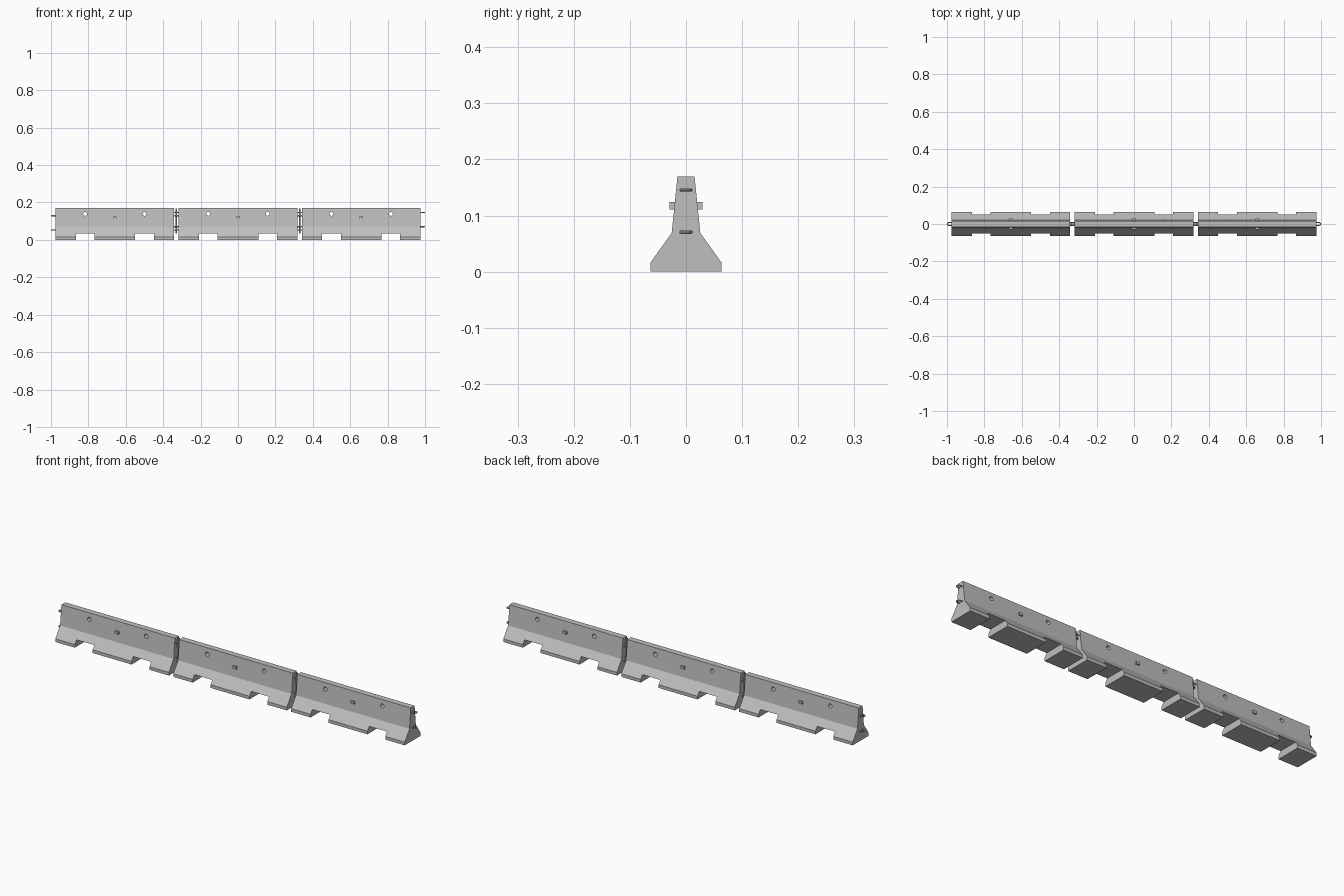
import bpy, bmesh, math
from mathutils import Matrix, Vector

if "Cube" in bpy.data.objects:
    bpy.data.objects.remove(bpy.data.objects["Cube"])

concrete = bpy.data.materials.new("concrete_grey")
concrete.diffuse_color = (0.52, 0.52, 0.52, 1)
concrete.use_nodes = True
concrete.node_tree.nodes["Principled BSDF"].inputs["Base Color"].default_value = concrete.diffuse_color

HALF = 0.317      # half length of one block
STEP = 0.6585     # spacing between blocks
TIP = 1.0 - STEP - HALF   # how far the loops stick out


def finish(name, bm):
    bmesh.ops.recalc_face_normals(bm, faces=bm.faces[:])
    me = bpy.data.meshes.new(name)
    bm.to_mesh(me)
    bm.free()
    me.materials.append(concrete)
    ob = bpy.data.objects.new(name, me)
    bpy.context.collection.objects.link(ob)
    return ob


def add_box(bm, centre, size):
    bmesh.ops.create_cube(bm, size=1, matrix=Matrix.Translation(centre) @ Matrix.Diagonal((*size, 1)))


def add_cylinder(bm, centre, radius, depth, sides, rot=Matrix()):
    bmesh.ops.create_cone(bm, cap_ends=True, segments=sides, radius1=radius, radius2=radius,
                          depth=depth, matrix=Matrix.Translation(centre) @ rot)


def smooth(ob):
    bpy.ops.object.select_all(action='DESELECT')
    ob.select_set(True)
    bpy.context.view_layer.objects.active = ob
    bpy.ops.object.shade_smooth_by_angle(angle=math.radians(40))


# Flared cross-section, extruded along x
def barrier_block(cx):
    side = [(0.0635, 0), (0.0635, 0.016), (0.0255, 0.069), (0.0152, 0.17)]
    profile = side + [(-y, z) for y, z in reversed(side)]
    bm = bmesh.new()
    face = bm.faces.new([bm.verts.new((cx - HALF, y, z)) for y, z in profile])
    ext = bmesh.ops.extrude_face_region(bm, geom=[face])
    bmesh.ops.translate(bm, vec=(2 * HALF, 0, 0),
                        verts=[v for v in ext["geom"] if isinstance(v, bmesh.types.BMVert)])
    block = finish("barrier_block", bm)

    # Forklift notches and lifting holes
    bm = bmesh.new()
    for s in (-1, 1):
        add_box(bm, (cx + s * 0.1585, 0, 0.0075), (0.1, 0.3, 0.055))
        add_cylinder(bm, (cx + s * 0.159, 0, 0.139), 0.0105, 0.2, 12, Matrix.Rotation(math.pi / 2, 4, 'X'))
    cutter = finish("notch_cutter", bm)
    cutter.hide_render = True
    mod = block.modifiers.new("cut", 'BOOLEAN')
    mod.operation, mod.solver, mod.object = 'DIFFERENCE', 'EXACT', cutter
    bpy.context.view_layer.objects.active = block
    bpy.ops.object.modifier_apply(modifier=mod.name)
    bpy.data.objects.remove(cutter)


# Square peg showing on both faces
def side_peg(cx):
    bm = bmesh.new()
    add_box(bm, (cx, 0, 0.1175), (0.02, 0.058, 0.013))
    finish("side_peg", bm)


# Horizontal U-shaped rod swept round a half circle
def steel_loop(x_end, direction, z):
    rod, arc = 0.003, 0.009
    x_mid = TIP - rod - arc
    path = [(-0.01, -arc)]
    path += [(x_mid + arc * math.cos(a), arc * math.sin(a))
             for a in [math.radians(-90 + 22.5 * i) for i in range(9)]]
    path += [(-0.01, arc)]
    pts = [Vector((x_end + direction * x, y, z)) for x, y in path]
    bm = bmesh.new()
    rings = []
    for i, p in enumerate(pts):
        t = (pts[min(i + 1, len(pts) - 1)] - pts[max(i - 1, 0)]).normalized()
        n = t.cross(Vector((0, 0, 1)))
        rings.append([bm.verts.new(p + rod * (math.cos(a) * n + math.sin(a) * Vector((0, 0, 1))))
                      for a in [math.tau * k / 8 for k in range(8)]])
    for r0, r1 in zip(rings, rings[1:]):
        for k in range(8):
            bm.faces.new((r0[k], r0[(k + 1) % 8], r1[(k + 1) % 8], r1[k]))
    bm.faces.new(rings[0])
    bm.faces.new(rings[-1])
    smooth(finish("steel_loop", bm))


# Three blocks with staggered loops at each end
for cx in (-STEP, 0, STEP):
    barrier_block(cx)
    side_peg(cx)
    for z in (0.129, 0.052):
        steel_loop(cx - HALF, -1, z)
    for z in (0.1455, 0.0705):
        steel_loop(cx + HALF, 1, z)

# Vertical pins through the loops at the joints
for x in (-STEP / 2, STEP / 2):
    bm = bmesh.new()
    add_cylinder(bm, (x, 0, 0.102), 0.004, 0.134, 12)
    smooth(finish("joint_pin", bm))
